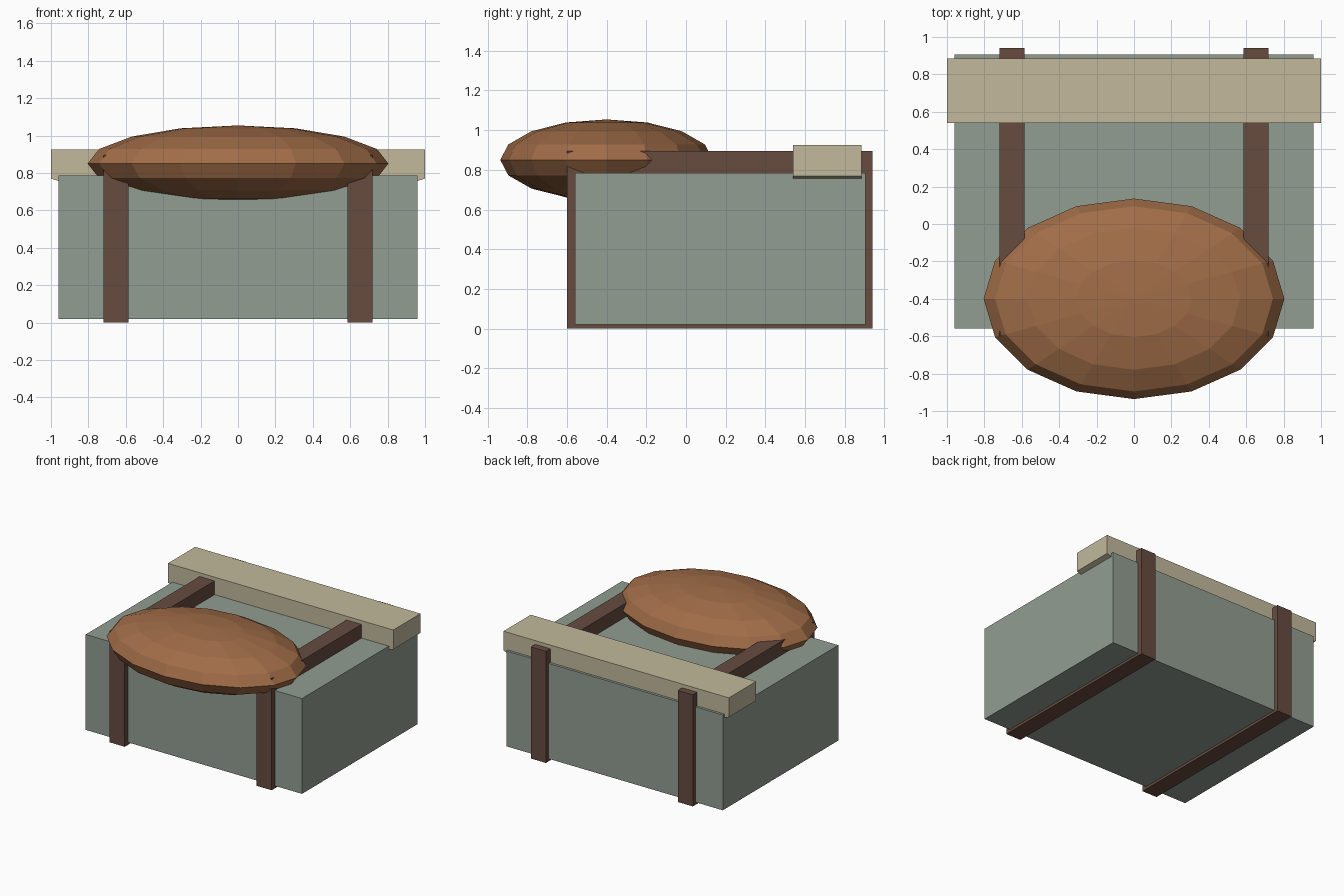
import bpy
import bmesh
from mathutils import Matrix, Vector

cube = bpy.data.objects.get("Cube")
if cube:
    bpy.data.objects.remove(cube, do_unlink=True)


def material(name, srgb):
    """Flat material from an sRGB colour."""
    linear = [((c / 255 + 0.055) / 1.055) ** 2.4 for c in srgb]
    mat = bpy.data.materials.new(name)
    mat.use_nodes = True
    mat.diffuse_color = (*linear, 1)
    mat.node_tree.nodes["Principled BSDF"].inputs["Base Color"].default_value = (*linear, 1)
    return mat


def add_object(name, bm, mat):
    mesh = bpy.data.meshes.new(name)
    bmesh.ops.recalc_face_normals(bm, faces=bm.faces)
    bm.to_mesh(mesh)
    bm.free()
    mesh.materials.append(mat)
    obj = bpy.data.objects.new(name, mesh)
    bpy.context.collection.objects.link(obj)
    return obj


def box(name, low, high, mat):
    low, high = Vector(low), Vector(high)
    bm = bmesh.new()
    bmesh.ops.create_cube(bm, size=1, matrix=Matrix.Translation((low + high) / 2)
                          @ Matrix.Diagonal((*(high - low), 1)))
    return add_object(name, bm, mat)


grey_green = material("grey green", (146, 157, 146))
dark_brown = material("dark brown", (103, 76, 64))
tan = material("pale tan", (194, 185, 156))
leather = material("warm brown", (161, 109, 72))

# Main chest
box("chest_body", (-0.96, -0.56, 0.02), (0.96, 0.905, 0.785), grey_green)

# Straps running around the chest
for side, x in (("right", -0.652), ("left", 0.652)):
    box(side + "_strap", (x - 0.067, -0.6, 0), (x + 0.067, 0.94, 0.895), dark_brown)

# Beam across the back, with bevelled lower ends
profile = [(-1, 0.925), (1, 0.925), (1, 0.77), (0.95, 0.754), (-0.95, 0.754), (-1, 0.77)]
bm = bmesh.new()
face = bm.faces.new([bm.verts.new((x, 0.54, z)) for x, z in profile])
extruded = bmesh.ops.extrude_face_region(bm, geom=[face])["geom"]
bmesh.ops.translate(bm, vec=(0, 0.345, 0),
                    verts=[v for v in extruded if isinstance(v, bmesh.types.BMVert)])
add_object("back_beam", bm, tan)

# Faceted oval cushion over the front edge
bm = bmesh.new()
bmesh.ops.create_uvsphere(bm, u_segments=16, v_segments=8, radius=1,
                          matrix=Matrix.Translation((0, -0.4, 0.85))
                          @ Matrix.Diagonal((0.804, 0.536, 0.204, 1)))
add_object("front_cushion", bm, leather)
